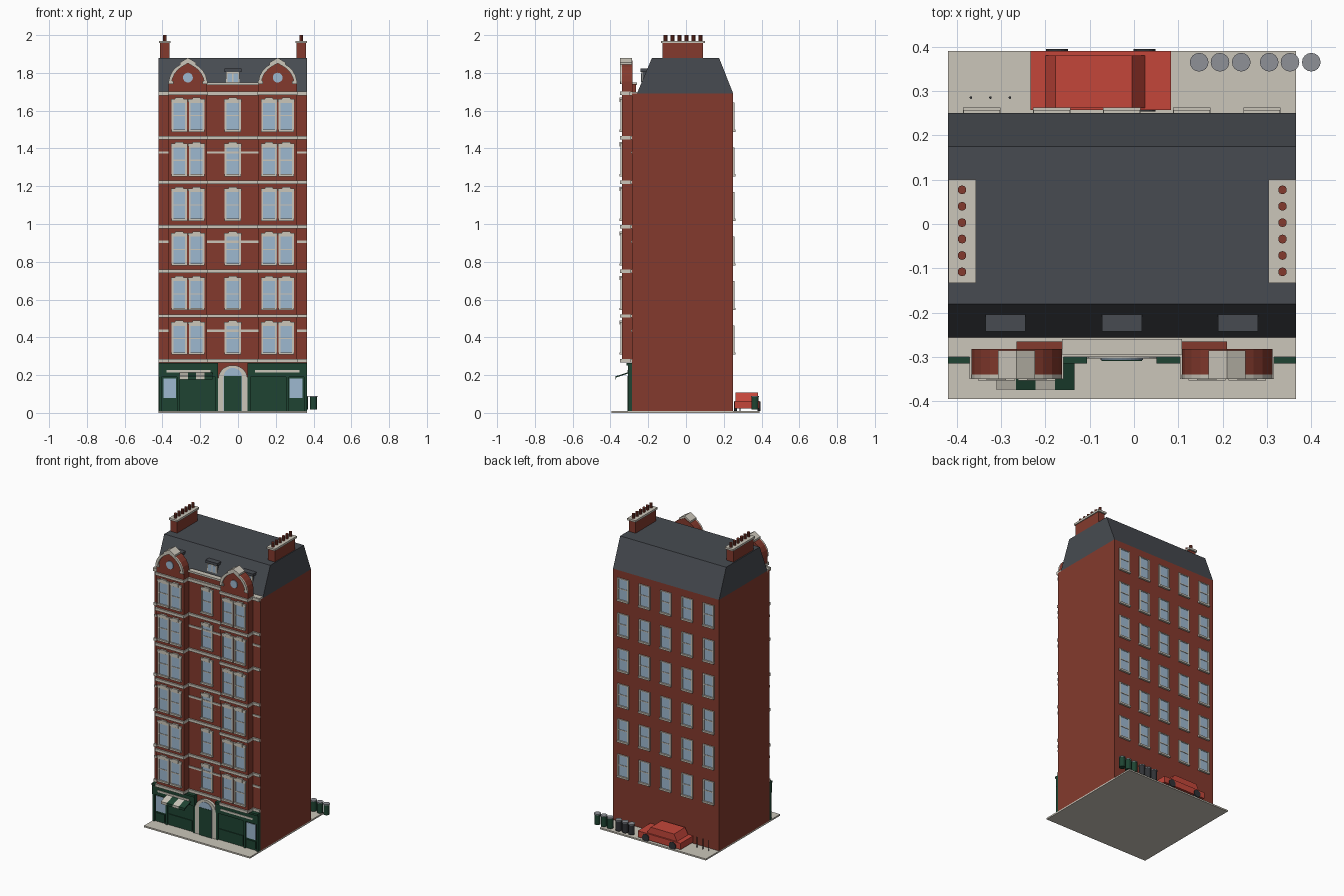
import bpy, bmesh, math
from mathutils import Matrix, Vector

old = bpy.data.objects.get("Cube")
if old:
    bpy.data.objects.remove(old)


def material(name, r, g, b):
    lin = [((c / 255 + 0.055) / 1.055) ** 2.4 for c in (r, g, b)] + [1]
    m = bpy.data.materials.new(name)
    m.use_nodes = True
    m.diffuse_color = lin
    m.node_tree.nodes["Principled BSDF"].inputs["Base Color"].default_value = lin
    return m


BRICK = material("brick red", 132, 58, 45)
CREAM = material("cream stone", 203, 198, 186)
SLATE = material("slate grey", 71, 75, 81)
GREEN = material("dark green", 30, 68, 50)
GLASS = material("pale blue glass", 158, 184, 208)
RED = material("car red", 196, 70, 58)
DARK = material("dark grey", 48, 50, 54)
GREY = material("lid grey", 142, 145, 151)


class Part:
    """Collects simple solids into one object of one colour."""
    def __init__(self, name, mat):
        self.name, self.mat, self.bm = name, mat, bmesh.new()

    def box(self, x0, x1, y0, y1, z0, z1):
        mid = Vector((x0 + x1, y0 + y1, z0 + z1)) / 2
        size = Matrix.Diagonal((x1 - x0, y1 - y0, z1 - z0, 1))
        bmesh.ops.create_cube(self.bm, size=1, matrix=Matrix.Translation(mid) @ size)
        return self

    def rod(self, pos, r, depth, axis="Z", sides=16):
        turn = Matrix.Rotation(math.pi / 2, 4, "X") if axis == "Y" else Matrix()
        bmesh.ops.create_cone(self.bm, cap_ends=True, segments=sides, radius1=r, radius2=r,
                              depth=depth, matrix=Matrix.Translation(pos) @ turn)
        return self

    def prism(self, pts, lo, hi, axis="Y"):
        """Extrude a profile: (x, z) along y, or (y, z) along x."""
        put = (lambda p, d: (p[0], d, p[1])) if axis == "Y" else (lambda p, d: (d, p[0], p[1]))
        face = self.bm.faces.new([self.bm.verts.new(put(p, lo)) for p in pts])
        ext = bmesh.ops.extrude_face_region(self.bm, geom=[face])
        vec = (0, hi - lo, 0) if axis == "Y" else (hi - lo, 0, 0)
        bmesh.ops.translate(self.bm, vec=vec,
                            verts=[v for v in ext["geom"] if isinstance(v, bmesh.types.BMVert)])
        return self

    def done(self):
        bmesh.ops.recalc_face_normals(self.bm, faces=self.bm.faces[:])
        mesh = bpy.data.meshes.new(self.name)
        self.bm.to_mesh(mesh)
        self.bm.free()
        mesh.materials.append(self.mat)
        ob = bpy.data.objects.new(self.name, mesh)
        bpy.context.collection.objects.link(ob)
        return ob


L, R = -0.42, 0.365            # side walls
CX = (L + R) / 2               # building axis
FRONT, BACK, BAY = -0.285, 0.25, -0.34
BAYS = (CX - 0.2375, CX + 0.2375)
HALF = 0.102                   # half width of a bay
STOREY = 0.236
EAVES = 1.69

# Pavement, main block and mansard roof
Part("pavement", CREAM).box(L, R, -0.395, 0.39, 0, 0.01).done()
Part("main_walls", BRICK).box(L, R, FRONT, BACK, 0.01, EAVES).done()
Part("mansard_roof", SLATE).prism(
    [(-0.26, EAVES), (BACK, EAVES), (0.175, 1.88), (-0.18, 1.88)], L, R, "X").done()

# Bays topped by curved gables with stone coping
side = [(HALF, 1.755), (0.095, 1.785), (0.08, 1.812), (0.06, 1.832), (0.04, 1.845), (0, 1.865)]
bays, coping = Part("bays_and_gables", BRICK), Part("gable_coping", CREAM)
rounds = Part("gable_round_windows", GLASS)
for c in BAYS:
    arch = [(c + x, z) for x, z in side] + [(c - x, z) for x, z in side[-2::-1]]
    bays.prism([(c - HALF, 0.27), (c + HALF, 0.27)] + arch, BAY, FRONT + 0.003)
    inner = [(c + (x - c) * 0.86, z - 0.014) for x, z in arch]
    for i in range(len(arch) - 1):
        coping.prism([arch[i], arch[i + 1], inner[i + 1], inner[i]], BAY - 0.01, BAY)
    for s in (-1, 1):
        coping.prism([(c, 1.862), (c + s * 0.042, 1.842), (c + s * 0.042, 1.855), (c, 1.88)],
                     BAY - 0.01, FRONT)
        coping.box(c + s * 0.09 - 0.013, c + s * 0.09 + 0.013, BAY - 0.008, BAY, 1.742, 1.757)
    rounds.rod((c, BAY - 0.001, 1.775), 0.026, 0.008, "Y", 20)
for p in (bays, coping, rounds):
    p.done()

# Stone string courses on wall and bays
bands = Part("string_courses", CREAM)
for i in range(7):
    z = 0.268 + i * STOREY
    bands.box(L, R, FRONT - 0.01, FRONT, z, z + 0.018)
    for c in BAYS:
        bands.box(c - HALF - 0.004, c + HALF + 0.004, BAY - 0.01, FRONT, z, z + 0.018)
for i in range(0, 6, 2):
    z = 0.428 + i * STOREY
    for x0, x1 in ((L, BAYS[0] - HALF), (BAYS[0] + HALF, BAYS[1] - HALF), (BAYS[1] + HALF, R)):
        bands.box(x0, x1, FRONT - 0.006, FRONT, z, z + 0.013)
bands.box(L, R, FRONT - 0.015, -0.255, EAVES - 0.01, EAVES + 0.01)
bands.box(BAYS[0] + HALF, BAYS[1] - HALF, FRONT - 0.01, -0.26, 1.737, 1.75)
bands.done()
Part("parapet", BRICK).box(BAYS[0], BAYS[1], FRONT, -0.265, EAVES, 1.74).done()

# Sash windows, front and back
glass, trim = Part("window_glass", GLASS), Part("window_frames", CREAM)


def window(x, y, d, z, w, h, lintel):
    """Sash window on the wall plane y, facing direction d."""
    def slab(part, x0, x1, depth, z0, z1):
        part.box(x + x0, x + x1, min(y, y + d * depth), max(y, y + d * depth), z0, z1)
    a = w / 2
    slab(glass, -a, a, 0.003, z, z + h)
    for s in (-1, 1):
        slab(trim, s * a - 0.005, s * a + 0.005, 0.007, z, z + h)
    slab(trim, -a, a, 0.006, z + h / 2 - 0.003, z + h / 2 + 0.003)
    slab(trim, -a, a, 0.007, z + h - 0.006, z + h)
    slab(trim, -a - 0.006, a + 0.006, 0.013, z - 0.012, z)
    if lintel:
        slab(trim, -a - 0.008, a + 0.008, 0.009, z + h, z + h + 0.014)
        slab(trim, -0.022, 0.022, 0.012, z + h, z + h + 0.022)


for i in range(6):
    z = 0.32 + i * STOREY
    window(CX, FRONT, -1, z, 0.076, 0.147, True)
    for c in BAYS:
        for s in (-1, 1):
            window(c + s * 0.0455, BAY, -1, z, 0.072, 0.147, True)
    for k in range(-2, 3):
        window(CX + k * 0.158, BACK, 1, z, 0.072, 0.142, False)
glass.done()
trim.done()

# Dormers in the front slope
dormers, frames = Part("dormer_roofs", SLATE), Part("dormer_frames", CREAM)
panes = Part("dormer_glass", GLASS)
for k in (-1, 0, 1):
    x = CX + k * 0.2625
    dormers.box(x - 0.036, x + 0.036, -0.229, -0.19, 1.74, 1.805)
    dormers.box(x - 0.045, x + 0.045, -0.242, -0.2, 1.805, 1.822)
    frames.box(x - 0.036, x + 0.036, -0.235, -0.229, 1.745, 1.805)
    for s in (-1, 1):
        panes.box(x + s * 0.015 - 0.012, x + s * 0.015 + 0.012, -0.237, -0.235, 1.753, 1.797)
for p in (dormers, frames, panes):
    p.done()

# Chimney stacks with pots
stacks, caps, pots = Part("chimney_stacks", BRICK), Part("chimney_caps", CREAM), Part("chimney_pots", BRICK)
for x in (-0.388, 0.335):
    stacks.box(x - 0.025, x + 0.025, -0.125, 0.09, 1.86, 1.957)
    caps.box(x - 0.031, x + 0.031, -0.133, 0.1, 1.957, 1.97)
    for k in range(6):
        pots.rod((x, -0.108 + k * 0.037, 1.983), 0.01, 0.034, sides=10)
for p in (stacks, caps, pots):
    p.done()

# Green shopfronts either side of the entrance
shop, signs, shop_glass = Part("shopfronts", GREEN), Part("sign_strips", CREAM), Part("shop_glass", GLASS)
for s in (-1, 1):
    def span(part, a, b, y, z0, z1):
        x0, x1 = sorted((CX + s * a, CX + s * b))
        part.box(x0, x1, y, FRONT, z0, z1)
    span(shop, 0.078, 0.3925, -0.297, 0.01, 0.2)
    span(shop, 0.078, 0.3925, -0.308, 0.19, 0.255)
    span(shop, 0.078, 0.3925, -0.315, 0.252, 0.265)
    for a in (0.078, 0.282, 0.377):
        span(shop, a, a + 0.0145, -0.306, 0.01, 0.2)
    span(shop, 0.1, 0.275, -0.302, 0.02, 0.085)
    span(shop, 0.305, 0.368, -0.302, 0.02, 0.07)
    span(shop_glass, 0.3, 0.368, -0.3, 0.08, 0.182)
    span(signs, 0.117, 0.352, -0.311, 0.214, 0.227)
for p in (shop, signs, shop_glass):
    p.done()

# Striped awning over the left-hand shop
stripes = {CREAM: Part("awning_cream", CREAM), GREEN: Part("awning_green", GREEN)}
for k in range(4):
    x = -0.31 + k * 0.044
    p = stripes[(CREAM, GREEN)[k % 2]]
    p.prism([(-0.308, 0.215), (-0.372, 0.194), (-0.372, 0.186), (-0.308, 0.208)], x, x + 0.044, "X")
    p.box(x, x + 0.044, -0.374, -0.37, 0.178, 0.194)
for p in stripes.values():
    p.done()

# Arched stone entrance with door and fanlight
def arch_profile(half, spring, n=14):
    turn = [math.pi * i / n for i in range(n + 1)]
    return [(CX - half, 0.01), (CX + half, 0.01)] + [
        (CX + half * math.cos(t), spring + half * math.sin(t) * 0.95) for t in turn]


Part("entrance_surround", CREAM).prism(arch_profile(0.078, 0.178), -0.304, FRONT).done()
Part("fanlight", GLASS).prism(arch_profile(0.048, 0.192), -0.307, -0.304).done()
Part("front_door", GREEN).box(CX - 0.046, CX + 0.046, -0.309, -0.304, 0.01, 0.195).done()

# Parked car behind the building
Part("car_body", RED).box(-0.233, 0.084, 0.257, 0.39, 0.022, 0.064).prism(
    [(-0.2, 0.064), (0.025, 0.064), (-0.005, 0.108), (-0.177, 0.108)], 0.262, 0.38).done()
wheels = Part("car_wheels", DARK)
for x in (-0.174, 0.024):
    for y in (0.262, 0.387):
        wheels.rod((x, y, 0.034), 0.025, 0.016, "Y")
wheels.done()

# Dustbins and bollards
green_bins, grey_bins, lids = Part("green_bins", GREEN), Part("dark_bins", DARK), Part("bin_lids", GREY)
for k, x in enumerate((0.147, 0.194, 0.242, 0.305, 0.352, 0.4)):
    (grey_bins if k < 3 else green_bins).rod((x, 0.365, 0.05), 0.019, 0.066)
    lids.rod((x, 0.365, 0.086), 0.021, 0.006)
for p in (green_bins, grey_bins, lids):
    p.done()
posts = Part("bollards", DARK)
for x in (-0.368, -0.324, -0.28):
    posts.rod((x, 0.285, 0.045), 0.003, 0.07, sides=8)
posts.done()
